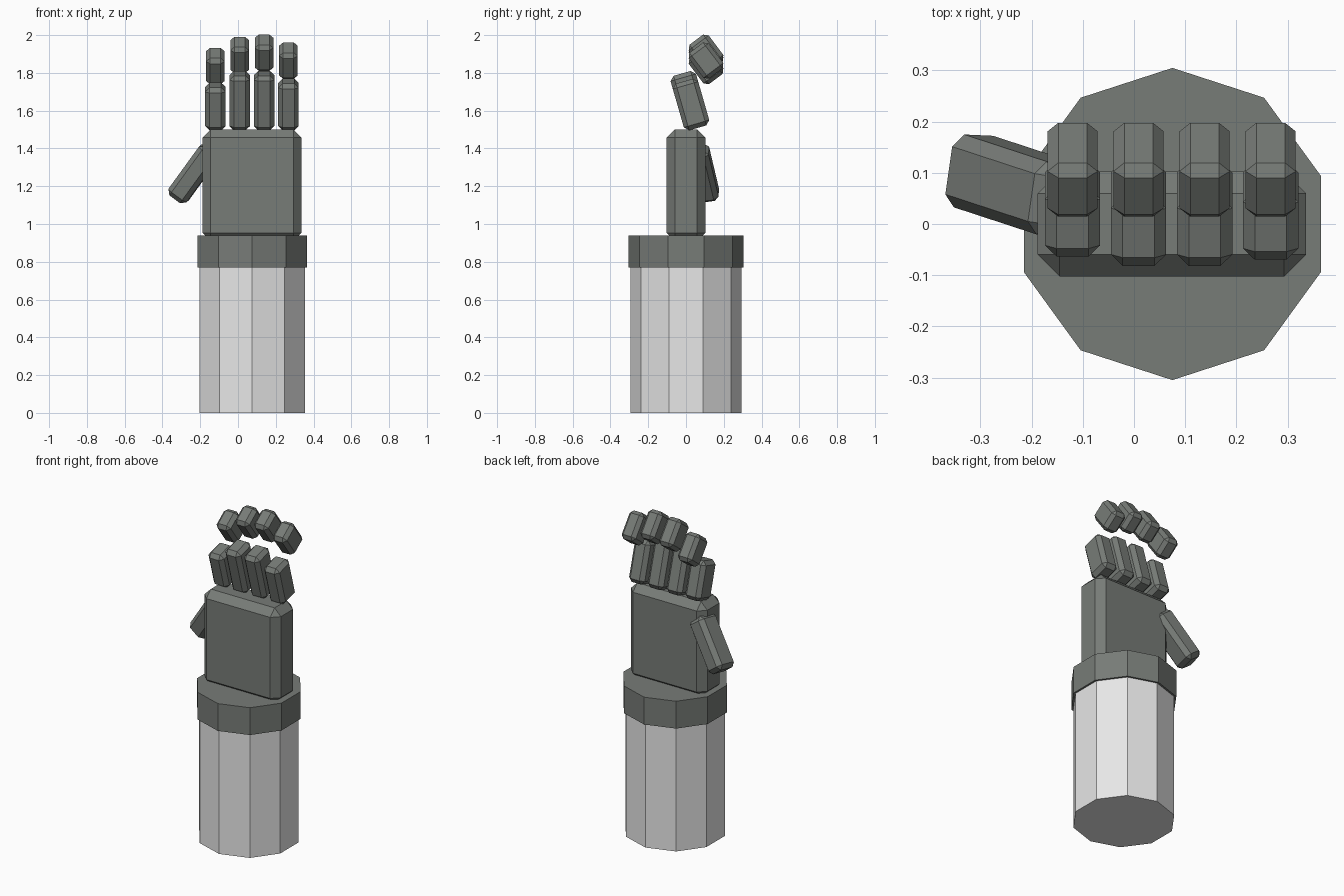
import bpy, bmesh
from math import radians
from mathutils import Matrix, Vector

cube = bpy.data.objects.get("Cube")
if cube:
    bpy.data.objects.remove(cube, do_unlink=True)


def make_material(name, colour):
    mat = bpy.data.materials.new(name)
    mat.use_nodes = True
    mat.diffuse_color = colour
    mat.node_tree.nodes["Principled BSDF"].inputs["Base Color"].default_value = colour
    return mat


glove_grey = make_material("glove_grey", (0.185, 0.2, 0.185, 1))
sleeve_white = make_material("sleeve_white", (0.8, 0.8, 0.8, 1))


def add_object(name, bm, mat, matrix):
    mesh = bpy.data.meshes.new(name)
    bm.to_mesh(mesh)
    bm.free()
    mesh.materials.append(mat)
    obj = bpy.data.objects.new(name, mesh)
    obj.matrix_world = matrix
    bpy.context.collection.objects.link(obj)
    return obj


def chamfered_box(name, size, centre, bevel, rotation=Matrix()):
    bm = bmesh.new()
    bmesh.ops.create_cube(bm, size=1)
    bmesh.ops.scale(bm, vec=size, verts=bm.verts)
    bmesh.ops.bevel(bm, geom=bm.edges[:], offset=bevel, segments=1,
                    affect='EDGES', profile=0.5)
    return add_object(name, bm, glove_grey, Matrix.Translation(centre) @ rotation)


def ten_sided_tube(name, radius, bottom, top, mat):
    bm = bmesh.new()
    bmesh.ops.create_cone(bm, cap_ends=True, segments=10, radius1=radius,
                          radius2=radius, depth=top - bottom)
    # one corner points straight to the front and one to the back
    bmesh.ops.rotate(bm, verts=bm.verts, cent=(0, 0, 0),
                     matrix=Matrix.Rotation(turn_to_corner(bm), 3, 'Z'))
    centre = (0.075, 0, (bottom + top) / 2)
    return add_object(name, bm, mat, Matrix.Translation(centre))


def turn_to_corner(bm):
    corner = next(iter(bm.verts)).co.to_2d()
    return corner.angle_signed(Vector((0, 1))) * -1


# Forearm
ten_sided_tube("sleeve", 0.293, 0, 0.77, sleeve_white)
ten_sided_tube("cuff", 0.305, 0.77, 0.94, glove_grey)

# Palm
chamfered_box("palm", (0.525, 0.205, 0.59), (0.074, 0, 1.205), 0.043)

# Fingers: x position, lower segment length, height of the tip segment
fingers = {
    "little": (-0.12, 0.235, 1.836),
    "ring": (0.009, 0.3, 1.895),
    "middle": (0.138, 0.3, 1.907),
    "index": (0.267, 0.257, 1.865),
}
lean = Matrix.Rotation(radians(16), 4, 'X')
curl = Matrix.Rotation(radians(37), 4, 'X')
for name, (x, length, tip_z) in fingers.items():
    knuckle = Vector((x, 0.062, 1.509))
    centre = knuckle + lean @ Vector((0, 0, length / 2))
    chamfered_box(name + "_finger_base", (0.108, 0.14, length), centre, 0.023, lean)
    chamfered_box(name + "_finger_tip", (0.098, 0.132, 0.172),
                  (x, 0.106, tip_z), 0.021, curl)

# Thumb, leaning out and back from the side of the palm
along = Vector((0.58, -0.19, 0.8)).normalized()
across = Vector((0.14, 0.98, 0.13)).cross(along).normalized()
depth = along.cross(across)
thumb_turn = Matrix((across, depth, along)).transposed().to_4x4()
chamfered_box("thumb", (0.12, 0.145, 0.33), (-0.233, 0.076, 1.268), 0.025, thumb_turn)
